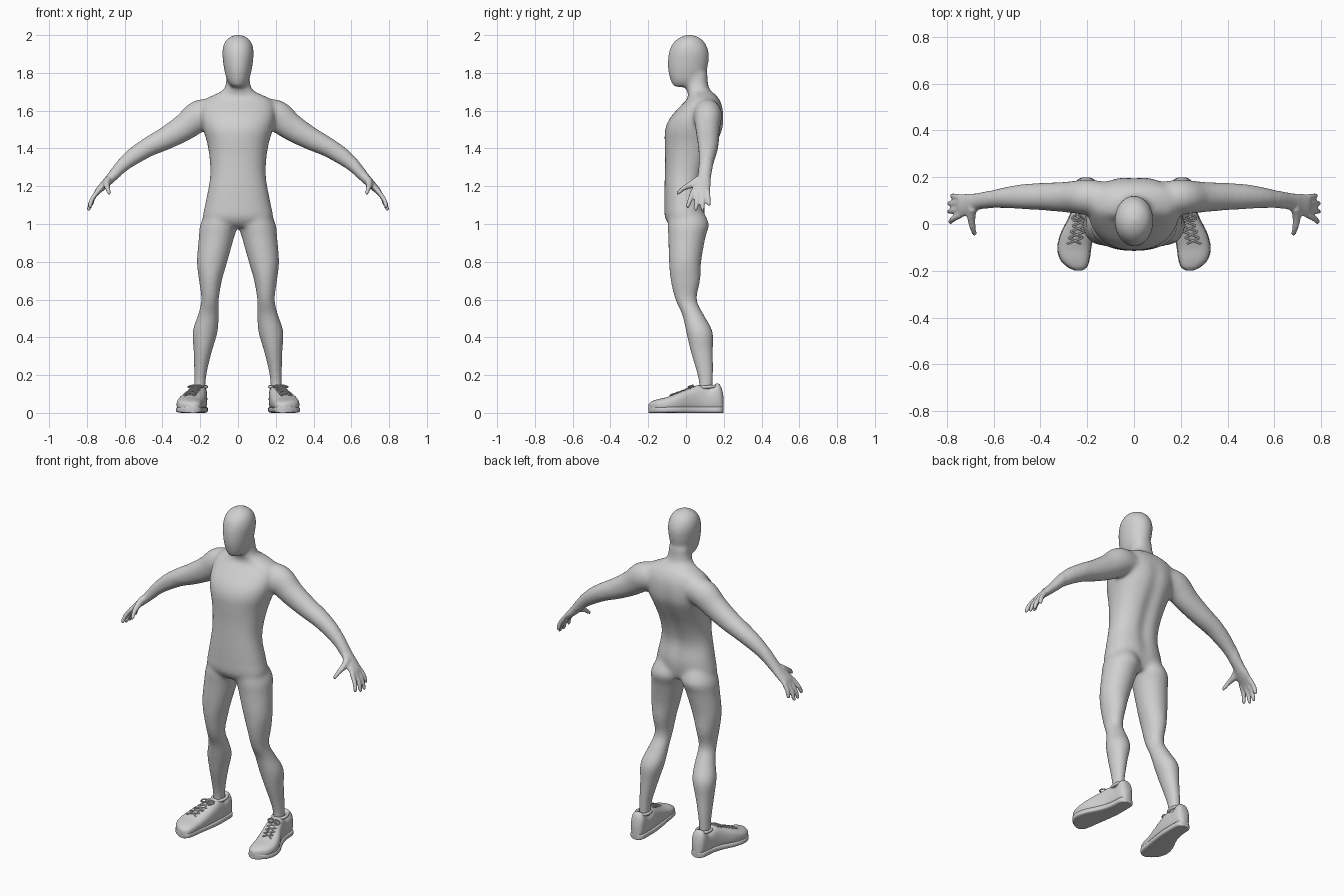
import bpy, bmesh, math
from mathutils import Vector

cube = bpy.data.objects.get("Cube")
if cube:
    bpy.data.objects.remove(cube)

X, Y, Z = Vector((1, 0, 0)), Vector((0, 1, 0)), Vector((0, 0, 1))

grey = bpy.data.materials.new("light_grey")
grey.use_nodes = True
grey.diffuse_color = (0.63, 0.63, 0.63, 1)
grey.node_tree.nodes["Principled BSDF"].inputs["Base Color"].default_value = grey.diffuse_color


def spline(rows, steps=4):
    """Catmull-Rom interpolation of whole rows."""
    out = []
    last = len(rows) - 1
    for i in range(last):
        a, b, c, d = (rows[max(0, min(last, k))] for k in range(i - 1, i + 3))
        for s in range(steps):
            t = s / steps
            out.append([q + t / 2 * (r - p + t * (2 * p - 5 * q + 4 * r - w + t * (3 * (q - r) + w - p)))
                        for p, q, r, w in zip(a, b, c, d)])
    out.append(list(rows[-1]))
    return out


def loft(bm, rows, side=1, axis=None, ref=Y, square=1.0, sides=32):
    """Skin rows of (x, y, z, radius_u, radius_v); side=-1 mirrors across x."""
    rows = spline(rows)
    centres = [Vector(r[:3]) for r in rows]
    rings = []
    for i, row in enumerate(rows):
        t = axis or (centres[min(i + 1, len(rows) - 1)] - centres[max(i - 1, 0)]).normalized()
        u = ref.cross(t).normalized()
        v = t.cross(u)
        ring = []
        for k in range(sides):
            a = math.tau * k / sides
            c, s = (math.copysign(abs(f) ** square, f) for f in (math.cos(a), math.sin(a)))
            p = centres[i] + u * (c * max(row[3], .003)) + v * (s * max(row[4], .003))
            ring.append(bm.verts.new((p.x * side, p.y, p.z)))
        rings.append(ring)
    faces = [bm.faces.new(rings[0]), bm.faces.new(rings[-1][::-1])]
    for a, b in zip(rings, rings[1:]):
        for k in range(sides):
            n = (k + 1) % sides
            faces.append(bm.faces.new((a[k], b[k], b[n], a[n])))
    bmesh.ops.recalc_face_normals(bm, faces=faces)


def add_object(name, bm):
    mesh = bpy.data.meshes.new(name)
    bm.to_mesh(mesh)
    bm.free()
    mesh.materials.append(grey)
    obj = bpy.data.objects.new(name, mesh)
    bpy.context.collection.objects.link(obj)
    return obj


def smooth(obj, angle=45):
    bpy.ops.object.select_all(action='DESELECT')
    obj.select_set(True)
    bpy.context.view_layer.objects.active = obj
    bpy.ops.object.shade_smooth_by_angle(angle=math.radians(angle))


# Cross-sections of the body: x, y, z, radius, radius
torso = [(0, 0, .985, .11, .08), (0, -.008, 1.03, .182, .103), (0, -.006, 1.1, .175, .109),
         (0, -.012, 1.2, .155, .102), (0, -.005, 1.27, .147, .107), (0, .01, 1.35, .151, .121),
         (0, .028, 1.43, .164, .141), (0, .043, 1.5, .185, .154), (0, .058, 1.56, .196, .144),
         (0, .08, 1.62, .195, .114), (0, .09, 1.66, .175, .086), (0, .085, 1.685, .125, .072),
         (0, .065, 1.71, .078, .062), (0, .06, 1.75, .064, .056), (0, .06, 1.8, .06, .055)]
head = [(0, -.02, 1.725, .03, .045), (0, -.007, 1.74, .046, .068), (0, 0, 1.77, .062, .086),
        (0, .008, 1.82, .074, .105), (0, .012, 1.87, .081, .109), (0, .015, 1.91, .084, .106),
        (0, .016, 1.95, .077, .091), (0, .018, 1.98, .058, .065), (0, .018, 1.997, .03, .033),
        (0, .018, 2.003, .01, .01)]
leg = [(.09, 0, 1.08, .07, .085), (.1, .012, 1, .1, .11), (.114, .005, .93, .094, .099),
       (.137, -.005, .8, .081, .086), (.146, -.003, .7, .061, .079), (.148, 0, .6, .047, .058),
       (.157, .037, .52, .056, .058), (.174, .071, .43, .067, .071), (.186, .083, .33, .05, .061),
       (.198, .1, .22, .035, .046), (.202, .106, .15, .031, .038), (.202, .106, .09, .031, .038)]
arm = [(.12, .11, 1.585, .07, .07), (.2, .115, 1.575, .084, .076), (.28, .115, 1.515, .073, .067),
       (.38, .117, 1.455, .062, .06), (.47, .117, 1.41, .053, .055), (.55, .112, 1.36, .047, .046),
       (.61, .105, 1.31, .037, .039), (.665, .097, 1.252, .028, .036), (.7, .088, 1.215, .023, .044),
       (.738, .077, 1.178, .017, .049), (.754, .075, 1.155, .01, .044)]
thumb = [(.69, .07, 1.235, .02, .024), (.695, .03, 1.21, .018, .02), (.69, -.012, 1.19, .014, .014),
         (.683, -.038, 1.168, .012, .012), (.68, -.05, 1.155, .006, .006)]
# Each finger: base y, then tip x, y, z
fingers = [(.115, .78, .122, 1.095), (.09, .795, .087, 1.07), (.063, .795, .051, 1.07), (.037, .79, .006, 1.085)]

bm = bmesh.new()
loft(bm, torso, axis=Z, square=.88)
loft(bm, head, axis=Z)
for side in (1, -1):
    loft(bm, leg, side, axis=Z)
    loft(bm, arm, side)
    loft(bm, thumb, side, sides=16)
    for base_y, x, y, z in fingers:
        start, tip = Vector((.742, base_y, 1.175)), Vector((x, y, z))
        mid = start.lerp(tip, .5) + X * .007
        loft(bm, [(*start, .013, .013), (*mid, .0125, .0125), (*start.lerp(tip, .88), .011, .011),
                  (*tip, .006, .006)], side, sides=16)

# Fuse the parts into one skin
parts = add_object("body_parts", bm)
remesh = parts.modifiers.new("fuse", 'REMESH')
remesh.mode = 'VOXEL'
remesh.voxel_size = .007
fused = parts.evaluated_get(bpy.context.evaluated_depsgraph_get()).to_mesh()
bm = bmesh.new()
bm.from_mesh(fused)
bpy.data.objects.remove(parts)

# Spine hollow, then soften: strong on the trunk, light on the hands
bm.normal_update()
for v in bm.verts:
    if v.normal.y > .2 and 1 < v.co.z < 1.65:
        v.co.y -= .016 * math.sin(math.pi * (v.co.z - 1) / .65) * math.exp(-(v.co.x / .035) ** 2)
for reach, passes in ((.62, 18), (.7, 3), (1, 2)):
    area = [v for v in bm.verts if abs(v.co.x) < reach]
    for _ in range(passes):
        bmesh.ops.smooth_vert(bm, verts=area, factor=.5, use_axis_x=True, use_axis_y=True, use_axis_z=True)
body = add_object("body", bm)
body.data.shade_smooth()

# Shoe sections from heel to toe: y, centre x, half width, top height
shoe = [(.199, .205, .014, .08), (.188, .205, .034, .13), (.165, .206, .042, .155), (.12, .207, .044, .128),
        (.07, .212, .049, .145), (.02, .224, .057, .13), (-.04, .243, .068, .105), (-.1, .255, .07, .082),
        (-.15, .253, .061, .07), (-.183, .243, .04, .058), (-.198, .238, .015, .044)]


def lace_point(across, y):
    return (.2315 - .29 * y + across, y, .125 + .36 * y - 3 * across * across)


for side, label in ((1, "left"), (-1, "right")):
    bm = bmesh.new()
    loft(bm, [(x, y, h / 2 + .004, w, h / 2 - .002) for y, x, w, h in shoe], side, axis=-Y, ref=Z, square=.75)
    smooth(add_object(label + "_shoe", bm))
    bm = bmesh.new()
    loft(bm, [(x, y, .017, w + .003, .017) for y, x, w, h in shoe], side, axis=-Y, ref=Z, square=.45)
    smooth(add_object(label + "_sole", bm))

    # Padded collar around the ankle
    bpy.ops.mesh.primitive_torus_add(location=(.204 * side, .118, .138), major_radius=.036, minor_radius=.009,
                                     major_segments=32, minor_segments=10, rotation=(math.radians(4), 0, 0))
    collar = bpy.context.object
    collar.name = label + "_collar"
    collar.scale.y = 1.3
    collar.data.materials.append(grey)
    smooth(collar)

    # Crossed laces and a bow
    curve = bpy.data.curves.new(label + "_laces", 'CURVE')
    curve.dimensions = '3D'
    curve.bevel_depth = .004
    curve.bevel_resolution = 1
    curve.materials.append(grey)
    strands = []
    for i in range(5):
        y = -.085 + .026 * i
        for s in (1, -1):
            strands.append([lace_point(s * .03 * f, y + .013 * (1 - f)) for f in (1, .5, 0, -.5, -1)])
    for s in (1, -1):
        bow = []
        for k in range(13):
            a = math.tau * k / 12
            x, y, z = lace_point(s * .02 * (1 - math.cos(a)), .025 + .013 * math.sin(a))
            bow.append((x, y, z + .009))
        strands.append(bow)
    for points in strands:
        line = curve.splines.new('POLY')
        line.points.add(len(points) - 1)
        for point, (x, y, z) in zip(line.points, points):
            point.co = (x * side, y, z, 1)
    bpy.context.collection.objects.link(bpy.data.objects.new(label + "_laces", curve))
